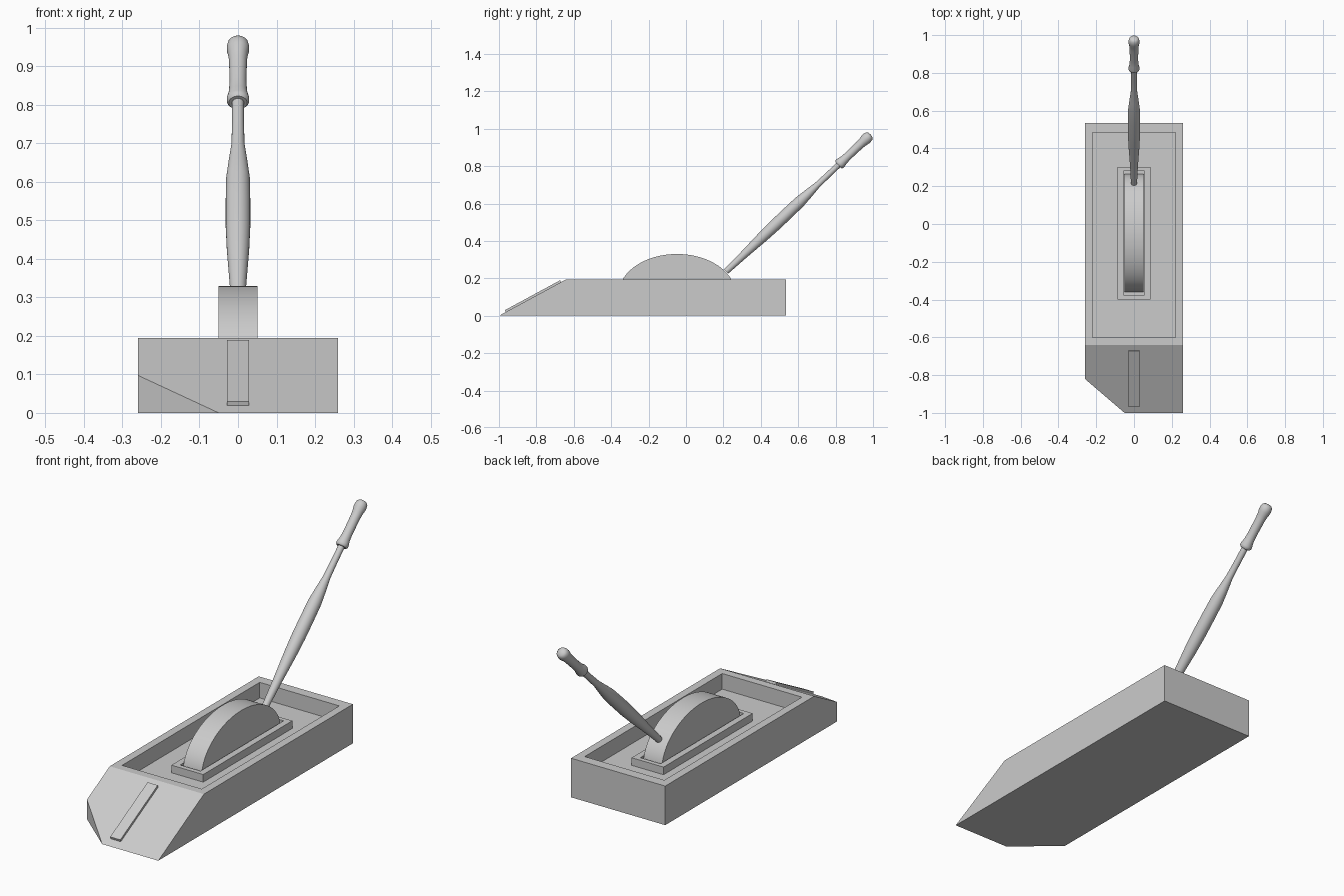
import bpy, bmesh, math
from mathutils import Vector, Matrix

if "Cube" in bpy.data.objects:
    bpy.data.objects.remove(bpy.data.objects["Cube"])


def finish(name, bm):
    bmesh.ops.remove_doubles(bm, verts=bm.verts, dist=1e-5)
    bmesh.ops.recalc_face_normals(bm, faces=bm.faces)
    mesh = bpy.data.meshes.new(name)
    bm.to_mesh(mesh)
    bm.free()
    ob = bpy.data.objects.new(name, mesh)
    bpy.context.collection.objects.link(ob)
    return ob


def extrude_x(profile, half):
    """Prism from a (y, z) profile, spanning -half..half in x."""
    bm = bmesh.new()
    face = bm.faces.new([bm.verts.new((-half, y, z)) for y, z in profile])
    ext = bmesh.ops.extrude_face_region(bm, geom=[face])["geom"]
    verts = [v for v in ext if isinstance(v, bmesh.types.BMVert)]
    bmesh.ops.translate(bm, verts=verts, vec=(2 * half, 0, 0))
    return bm


def box(name, half, y0, y1, z0, z1):
    return finish(name, extrude_x([(y0, z0), (y1, z0), (y1, z1), (y0, z1)], half))


def cut(ob, cutter):
    mod = ob.modifiers.new("cut", "BOOLEAN")
    mod.operation, mod.solver, mod.object = "DIFFERENCE", "EXACT", cutter
    cutter.hide_render = True
    cutter.hide_set(True)


def smooth(ob, angle=35):
    bpy.ops.object.select_all(action="DESELECT")
    ob.select_set(True)
    bpy.context.view_layer.objects.active = ob
    bpy.ops.object.shade_smooth_by_angle(angle=math.radians(angle))


TOP, FLOOR, PLINTH = 0.195, 0.117, 0.155

# Base with sloped front and one clipped corner
bm = extrude_x([(-1, 0), (0.535, 0), (0.535, TOP), (-0.64, TOP)], 0.26)
cutgeo = bmesh.ops.bisect_plane(
    bm, geom=bm.verts[:] + bm.edges[:] + bm.faces[:],
    plane_co=(-0.26, -0.82, 0), plane_no=(-0.18, -0.21, 0), clear_outer=True)
rim = [e for e in cutgeo["geom_cut"] if isinstance(e, bmesh.types.BMEdge)]
bmesh.ops.holes_fill(bm, edges=rim)
base = finish("base", bm)
cut(base, box("tray_cutter", 0.22, -0.6, 0.485, FLOOR, 0.4))

# Raised strip lying on the front slope
slope = lambda y: (y + 1) * TOP / 0.36
finish("slope_strip", extrude_x(
    [(-0.963, slope(-0.963) - 0.005), (-0.668, slope(-0.668) - 0.005),
     (-0.673, slope(-0.668) + 0.010), (-0.968, slope(-0.963) + 0.010)], 0.028))

# Slotted guide frame around the dome
frame = box("guide_frame", 0.088, -0.4, 0.303, FLOOR - 0.01, PLINTH)
cut(frame, box("slot_cutter", 0.056, -0.376, 0.28, FLOOR, 0.4))

# Half-round dome the lever swings over
arc = [(-0.048 + 0.3125 * math.cos(math.pi * i / 48),
        FLOOR - 0.002 + 0.215 * math.sin(math.pi * i / 48)) for i in range(49)]
smooth(finish("dome", extrude_x(arc, 0.051)))


def lathe(name, profile):
    """Revolve (radius, distance) points about the tilted lever axis."""
    bm = bmesh.new()
    verts = [bm.verts.new((r, 0, d)) for r, d in profile]
    edges = [bm.edges.new(p) for p in zip(verts, verts[1:])]
    bmesh.ops.spin(bm, geom=verts + edges, cent=(0, 0, 0), axis=(0, 0, 1),
                   angle=2 * math.pi, steps=32, use_merge=True)
    axis = Vector((0, 0.726, 0.688)).normalized()
    rot = Vector((0, 0, 1)).rotation_difference(axis).to_matrix().to_4x4()
    bm.transform(Matrix.Translation((0, 0.215, 0.237)) @ rot)
    smooth(finish(name, bm), 40)


# Lever shaft and grip
lathe("lever_shaft", [(0, 0), (0.016, 0), (0.021, 0.13), (0.029, 0.27), (0.032, 0.36),
                      (0.032, 0.45), (0.031, 0.54), (0.025, 0.60), (0.017, 0.67),
                      (0.0155, 0.75), (0.0155, 0.84)])
lathe("lever_grip", [(0, 0.826), (0.024, 0.826), (0.029, 0.833), (0.029, 0.843),
                     (0.024, 0.865), (0.022, 0.90), (0.023, 0.98), (0.025, 1.005),
                     (0.029, 1.025), (0.029, 1.038), (0.026, 1.052), (0.018, 1.061),
                     (0, 1.064)])
